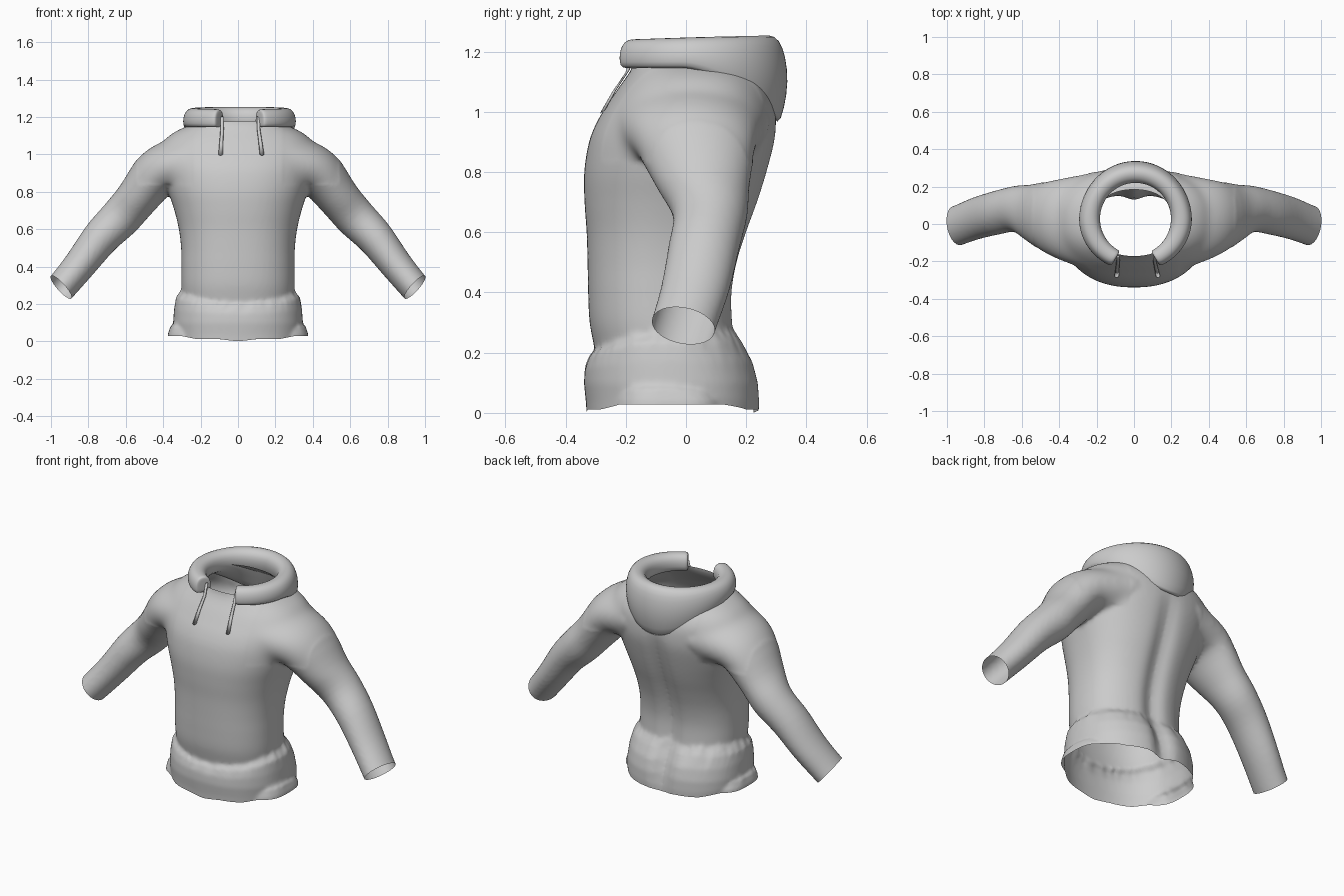
import bpy, bmesh, math, random
from mathutils import Vector

if "Cube" in bpy.data.objects:
    bpy.data.objects.remove(bpy.data.objects["Cube"])

random.seed(4)
grey = bpy.data.materials.new("grey cloth")
grey.diffuse_color = (0.6, 0.6, 0.6, 1)
grey.use_nodes = True
grey.node_tree.nodes["Principled BSDF"].inputs["Base Color"].default_value = grey.diffuse_color


def smooth_keys(keys, steps=4):
    """Resample key tuples with a Catmull-Rom curve."""
    out, m = [], len(keys)
    for k in range(m - 1):
        quad = [keys[max(k - 1, 0)], keys[k], keys[k + 1], keys[min(k + 2, m - 1)]]
        for i in range(steps):
            t = i / steps
            out.append(tuple(0.5 * (2 * b + (c - a) * t + (2 * a - 5 * b + 4 * c - d) * t * t
                                    + (3 * b - a - 3 * c + d) * t ** 3) for a, b, c, d in zip(*quad)))
    return out + [keys[-1]]


def loft(bm, rings):
    """Skin a list of equal-length point loops and cap both ends."""
    loops = [[bm.verts.new(p) for p in r] for r in rings]
    n = len(loops[0])
    for a, b in zip(loops, loops[1:]):
        for i in range(n):
            j = (i + 1) % n
            bm.faces.new((a[i], a[j], b[j], b[i]))
    bm.faces.new(loops[0][::-1])
    bm.faces.new(loops[-1])


def add_object(name, bm):
    bmesh.ops.recalc_face_normals(bm, faces=bm.faces)
    me = bpy.data.meshes.new(name)
    bm.to_mesh(me)
    bm.free()
    ob = bpy.data.objects.new(name, me)
    bpy.context.collection.objects.link(ob)
    me.materials.append(grey)
    for p in me.polygons:
        p.use_smooth = True
    return ob


def body_ring(z, hw, front, back, groove=0.0, wave=0.0, ragged=0.0, power=2.3, n=96):
    """Rounded cross-section with an optional groove down the back."""
    pts = []
    yc, hy = (front + back) / 2, (back - front) / 2
    for i in range(n):
        a = math.tau * i / n
        c, s = math.cos(a), math.sin(a)
        x = hw * math.copysign(abs(c) ** (2 / power), c)
        y = yc + hy * math.copysign(abs(s) ** (2 / power), s)
        if s > 0:
            y -= groove * math.exp(-(x / 0.055) ** 2)
        dz = wave * (c * c - 0.5 if s < 0 else 0.5) + random.uniform(-ragged, ragged)
        pts.append((x, y, z + dz))
    return pts


bm = bmesh.new()
# Torso, from inside the hem up to the neck
torso = [(0.08, .29, -.29, .16, .02), (0.20, .297, -.302, .172, .025), (0.30, .302, -.32, .162, .03),
         (0.40, .302, -.325, .16, .03), (0.50, .304, -.327, .177, .03), (0.60, .316, -.33, .208, .03),
         (0.70, .34, -.337, .244, .028), (0.80, .372, -.338, .274, .022), (0.90, .40, -.322, .298, .015),
         (0.97, .415, -.294, .302, .005), (1.03, .415, -.257, .295, 0), (1.08, .39, -.224, .275, 0),
         (1.12, .34, -.195, .245, 0), (1.15, .275, -.178, .205, 0), (1.18, .20, -.17, .18, 0), (1.24, .19, -.165, .175, 0)]
loft(bm, [body_ring(*k) for k in smooth_keys(torso)])
# Hip band with a scalloped upper seam at the front
hips = [(-.08, .337, -.327, .247, .02, 0, 0), (.03, .345, -.332, .251, .03, 0, 0), (.10, .347, -.339, .248, .04, 0, 0),
        (.16, .342, -.336, .23, .045, .02, .003), (.21, .332, -.322, .196, .04, .045, .008),
        (.245, .304, -.292, .168, .03, .055, .012)]
loft(bm, [body_ring(*k) for k in hips])
# Ragged flares low on both sides
flare = [(-.08, .38, -.27, .16, 0, 0, 0), (.02, .374, -.26, .15, 0, 0, 0), (.07, .362, -.25, .13, 0, 0, .008),
         (.12, .325, -.22, .09, 0, 0, .018)]
loft(bm, [body_ring(*k, power=3.2) for k in flare])
# Sleeves: centre x, y, z, radius across the arm, radius along y
sleeve = [(.20, .015, .965, .155, .265), (.32, .018, .94, .15, .24), (.435, .03, .895, .132, .205),
          (.54, .055, .765, .113, .157), (.63, .08, .66, .109, .124), (.735, .06, .553, .099, .118),
          (.845, .03, .41, .087, .114), (.95, -.01, .284, .081, .11), (1.05, -.04, .175, .079, .107)]
keys = smooth_keys(sleeve)
for side in (-1, 1):
    rings = []
    for k, (x, y, z, r, ry) in enumerate(keys):
        p, q = keys[max(k - 3, 0)], keys[min(k + 3, len(keys) - 1)]
        d = Vector((q[0] - p[0], q[2] - p[2])).normalized()
        rings.append([(side * (x - d.y * r * math.cos(t)), y + ry * math.sin(t), z + d.x * r * math.cos(t))
                      for t in (math.tau * i / 40 for i in range(40))])
    loft(bm, rings)
solid = add_object("garment_solid", bm)

# Fuse the solids into one cloth surface and relax it
rm = solid.modifiers.new("fuse", 'REMESH')
rm.mode = 'VOXEL'
rm.voxel_size = 0.011
sm = solid.modifiers.new("relax", 'SMOOTH')
sm.factor, sm.iterations = 0.5, 4
dg = bpy.context.evaluated_depsgraph_get()
fused = bpy.data.meshes.new_from_object(solid.evaluated_get(dg))
bpy.data.objects.remove(solid)
bm = bmesh.new()
bm.from_mesh(fused)

# Blend the shoulders into the chest and back
shoulder = [v for v in bm.verts if .24 < abs(v.co.x) < .54 and v.co.z > .84]
for _ in range(30):
    bmesh.ops.smooth_vert(bm, verts=shoulder, factor=0.5, use_axis_x=True, use_axis_y=True, use_axis_z=True)


# Open the hem, neck and cuffs
def cut(co, no, keep=lambda f: True):
    faces = [f for f in bm.faces if keep(f)]
    geom = faces + list({e for f in faces for e in f.edges}) + list({v for f in faces for v in f.verts})
    bmesh.ops.bisect_plane(bm, geom=geom, plane_co=co, plane_no=no, clear_outer=True)


cut((0, 0, 0), (0, 0, -1))
cut((0, 0, 1.175), (0, 0, 1))
for side in (-1, 1):
    cut((side * .944, -.008, .287), (side * .74, -.2, -.67), lambda f: f.calc_center_median().x * side > .6)
# Lift the hem at the sides
for v in bm.verts:
    if v.co.z < .09:
        lift = 0.012 * min(1, abs(v.co.x) / .1) + 0.016 * min(1, max(0, (abs(v.co.x) - .22) / .08))
        v.co.z += lift * (1 - v.co.z / .09)
add_object("sweater_body", bm)

# Hood: a thick roll, open at the front and draped down the back
section = [(0.08, 0.0), (0.0, 0.35), (0.03, 0.7), (0.2, 0.93), (0.48, 1.0), (0.76, 0.95), (0.93, 0.77),
           (1.02, 0.5), (1.02, 0.22), (0.95, 0.0), (0.5, 0.05)]


def hood_ring(a, scale=1.0):
    c, s = math.cos(a), math.sin(a)
    drape = max(0, min(1, (c + 0.1) / 1.1)) ** 1.5
    low_out = 1.142 - 0.2 * drape
    top = 1.242 + 0.016 * (c + 1) / 2
    pts = []
    for f, h in section:
        low = 1.142 + (low_out - 1.142) * min(1, max(0, (f - .1) / .6))
        if f > .6:  # tuck the drape against the back
            f -= 0.24 * drape * max(0, 1 - h / 0.55) ** 1.3
        f, h = 0.5 + (f - 0.5) * scale, 0.5 + (h - 0.5) * scale
        rx = 0.188 + f * 0.112
        ry = (0.19 + f * 0.122) if c > 0 else (0.19 + f * 0.09)
        pts.append((0.008 + rx * s, 0.028 + ry * c, low + (top - low) * h))
    return pts


bm = bmesh.new()
end = math.radians(153)
N = 48
rings = [hood_ring(-end - .025, .55), hood_ring(-end - .02, .85)]
rings += [hood_ring(-end + 2 * end * i / N) for i in range(N + 1)]
rings += [hood_ring(end + .02, .85), hood_ring(end + .025, .55)]
loft(bm, rings)
hood = add_object("hood", bm)
sub = hood.modifiers.new("round", 'SUBSURF')
sub.levels = sub.render_levels = 1

# Drawstrings hanging from the hood ends
for name, x0, x1 in (("drawstring_left", -.085, -.093), ("drawstring_right", .11, .128)):
    bm = bmesh.new()
    path = [(x0, -.175, 1.20, .008), (x0, -.194, 1.135, .009), ((x0 + x1) / 2, -.238, 1.07, .01), (x1, -.277, 1.0, .012)]
    loft(bm, [[(x + r * math.cos(t), y + .8 * r * math.sin(t), z + .5 * r * math.sin(t))
               for t in (math.tau * i / 8 for i in range(8))] for x, y, z, r in path])
    add_object(name, bm)
